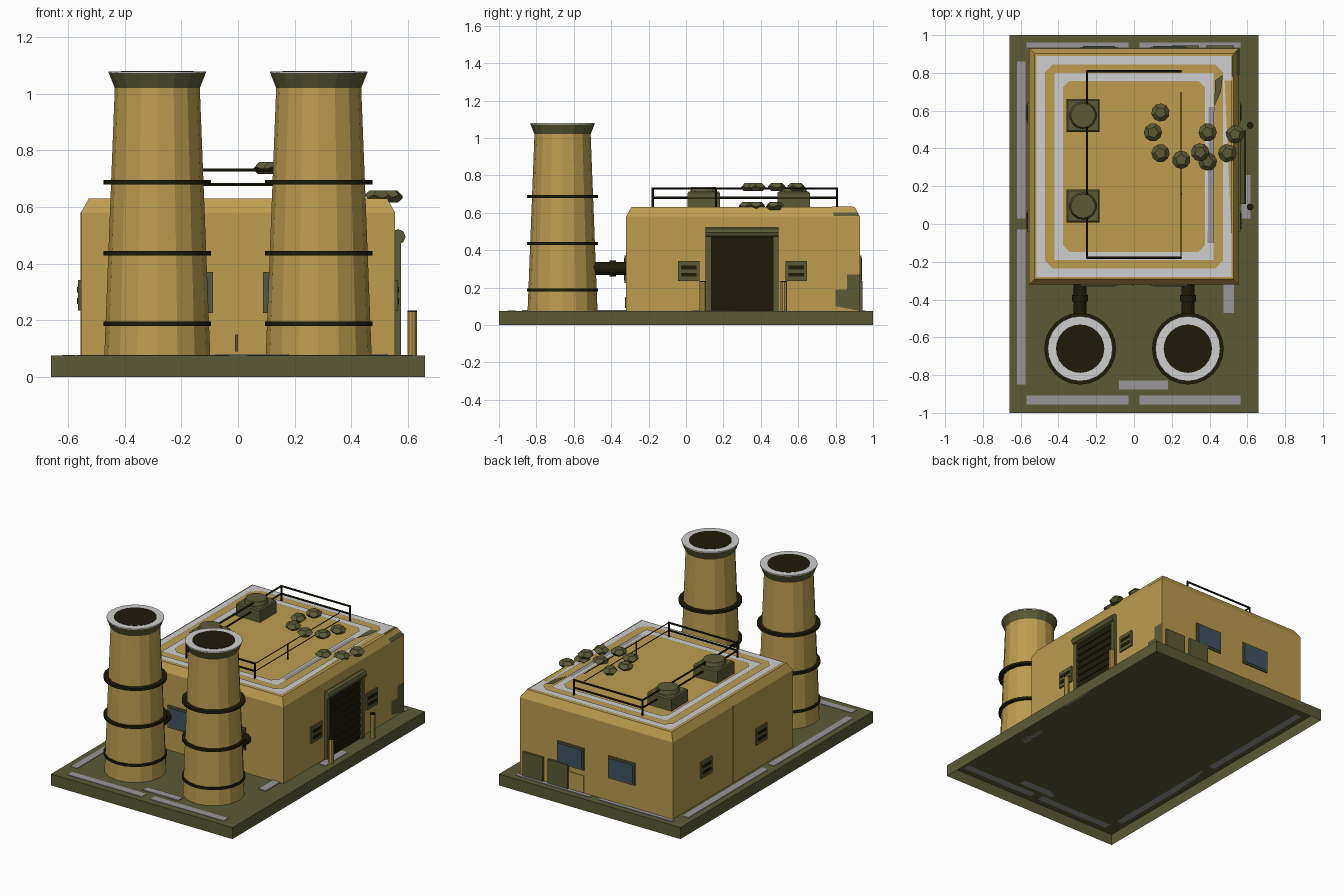
import bpy, bmesh, math, random
from mathutils import Matrix, Vector

random.seed(4)
old = bpy.data.objects.get("Cube")
if old:
    bpy.data.objects.remove(old)


def material(name, r, g, b):
    m = bpy.data.materials.new(name)
    m.use_nodes = True
    m.diffuse_color = (r, g, b, 1)
    m.node_tree.nodes["Principled BSDF"].inputs["Base Color"].default_value = (r, g, b, 1)
    return m


TAN = material("ochre wall", 0.51, 0.335, 0.078)
OLIVE = material("olive", 0.105, 0.102, 0.036)
DARK = material("near black", 0.013, 0.011, 0.003)
LIGHT = material("light grey", 0.62, 0.62, 0.62)
STRIPE = material("stripe grey", 0.32, 0.305, 0.32)
BLUE = material("window blue", 0.047, 0.088, 0.125)


def finish(name, bm, mat):
    bmesh.ops.recalc_face_normals(bm, faces=bm.faces)
    me = bpy.data.meshes.new(name)
    bm.to_mesh(me)
    bm.free()
    me.materials.append(mat)
    ob = bpy.data.objects.new(name, me)
    bpy.context.collection.objects.link(ob)
    return ob


def box(name, x, y, z, mat, side=0, inset=0, depth=0):
    """Box from (min, max) pairs; optionally inset its top (1) or bottom (-1)."""
    bm = bmesh.new()
    bmesh.ops.create_cube(bm, size=1)
    for v in bm.verts:
        v.co = [sum(p) / 2 + c * (p[1] - p[0]) for p, c in zip((x, y, z), v.co)]
    bm.normal_update()
    if side:
        f = [f for f in bm.faces if f.normal.z * side > 0.9]
        bmesh.ops.inset_individual(bm, faces=f, thickness=inset, depth=depth)
    return finish(name, bm, mat)


def cone(name, a, b, r1, r2, mat, n=16):
    """Tapered cylinder running from point a to point b."""
    a, b = Vector(a), Vector(b)
    bm = bmesh.new()
    bmesh.ops.create_cone(bm, cap_ends=True, segments=n, radius1=r1, radius2=r2,
                          depth=(b - a).length)
    turn = Vector((0, 0, 1)).rotation_difference(b - a).to_matrix().to_4x4()
    bmesh.ops.transform(bm, matrix=Matrix.Translation((a + b) / 2) @ turn, verts=bm.verts)
    return finish(name, bm, mat)


def plate(name, points, mat):
    bm = bmesh.new()
    bm.faces.new([bm.verts.new(p) for p in points])
    return finish(name, bm, mat)


def roof_plate(name, points, mat):
    return plate(name, [(x, y, 0.638) for x, y in points], mat)


def roof_ring(name, x, y, width, cut):
    """Flat rectangular trim with a chamfered opening."""
    cx, cy = sum(x) / 2, sum(y) / 2
    hx, hy = (x[1] - x[0]) / 2, (y[1] - y[0]) / 2
    ix, iy = hx - width, hy - width
    bm = bmesh.new()
    outer, inner = [], []
    for sx, sy in ((1, 1), (-1, 1), (-1, -1), (1, -1)):
        pair = [(ix, iy - cut), (ix - cut, iy)]
        if sx * sy < 0:
            pair.reverse()
        outer.append(bm.verts.new((cx + sx * hx, cy + sy * hy, 0.636)))
        inner.append([bm.verts.new((cx + sx * p, cy + sy * q, 0.636)) for p, q in pair])
    for i in range(4):
        j = (i + 1) % 4
        bm.faces.new((outer[i], inner[i][1], inner[i][0]))
        bm.faces.new((outer[i], outer[j], inner[j][0], inner[i][1]))
    return finish(name, bm, LIGHT)


def rubble(x, y, z):
    """Squashed twelve-sided stone, hulled from the face centres of an icosphere."""
    ico = bmesh.new()
    bmesh.ops.create_icosphere(ico, subdivisions=1, radius=0.062)
    turn = Matrix.Rotation(random.uniform(0, math.tau), 3, "Z")
    bm = bmesh.new()
    for f in ico.faces:
        c = turn @ f.calc_center_median()
        bm.verts.new((x + c.x, y + c.y, z + 0.55 * c.z))
    ico.free()
    bmesh.ops.convex_hull(bm, input=bm.verts)
    bmesh.ops.dissolve_limit(bm, angle_limit=0.05, verts=bm.verts, edges=bm.edges)
    return finish("rubble", bm, OLIVE)


# Hollow ground slab and hall
box("ground_slab", (-0.66, 0.66), (-1, 1), (0, 0.075), OLIVE, -1, 0.006, -0.07)
box("hall", (-0.555, 0.555), (-0.32, 0.93), (0.075, 0.58), TAN, 1, 0.04, 0.05)
roof_ring("outer_roof_trim", (-0.515, 0.515), (-0.28, 0.89), 0.045, 0.04)
roof_ring("inner_roof_trim", (-0.42, 0.42), (-0.19, 0.80), 0.043, 0.035)

# Worn corner and cracks
plate("worn_bevel", [(0.558, 0.79, 0.582), (0.558, 0.93, 0.582), (0.519, 0.89, 0.633),
                     (0.519, 0.78, 0.633)], OLIVE)
plate("worn_wall", [(0.558, 0.8, 0.1), (0.558, 0.93, 0.075), (0.558, 0.93, 0.27),
                    (0.558, 0.86, 0.27), (0.558, 0.86, 0.19), (0.558, 0.8, 0.19)], OLIVE)
roof_plate("roof_crack", [(0.43, 0.76), (0.47, 0.79), (0.46, 0.7), (0.425, 0.62)], OLIVE)
roof_plate("worn_trim", [(0.515, -0.05), (0.515, 0.76), (0.48, 0.76)], TAN)
roof_plate("loose_trim", [(0.39, -0.1), (0.42, -0.1), (0.425, 0.62), (0.395, 0.62)], STRIPE)
box("front_seam", (-0.01, 0.0), (-0.326, -0.32), (0.09, 0.15), OLIVE)
box("left_wall_joint", (-0.557, -0.55), (0.296, 0.304), (0.075, 0.58), TAN)

# Ground stripes
long_runs = ((-0.85, -0.03), (0.03, 0.86))
short_runs = ((-0.57, -0.03), (0.03, 0.565))
for run in long_runs:
    box("left_stripe", (-0.62, -0.575), run, (0.07, 0.078), STRIPE)
for run in short_runs:
    box("front_stripe", run, (-0.955, -0.908), (0.07, 0.078), STRIPE)
    box("back_stripe", run, (0.935, 0.96), (0.07, 0.078), STRIPE)
box("right_stripe", (0.57, 0.617), (0.03, 0.26), (0.07, 0.078), STRIPE)
box("loose_side_stripe", (0.475, 0.53), (-0.47, -0.3), (0.07, 0.081), STRIPE)
box("loose_front_stripe", (-0.08, 0.18), (-0.877, -0.828), (0.07, 0.081), STRIPE)

# Chimneys with hoops, rims and feed pipes
for s in (-1, 1):
    cx, cy = s * 0.285, -0.66

    def at(z):
        return (cx, cy, z)

    cone("chimney", at(0.075), at(1.025), 0.187, 0.15, TAN)
    cone("chimney_flare", at(1.02), at(1.073), 0.15, 0.171, OLIVE)
    cone("chimney_rim", at(1.073), at(1.079), 0.172, 0.172, LIGHT, 24)
    cone("chimney_mouth", at(1.075), at(1.081), 0.128, 0.128, DARK, 24)
    for z in (0.187, 0.437, 0.687):
        cone("chimney_hoop", at(z - 0.008), at(z + 0.008), 0.19, 0.19, DARK, 24)
    cone("feed_pipe", (cx, -0.55, 0.302), (cx, -0.31, 0.302), 0.034, 0.034, DARK, 12)
    cone("pipe_flange", (cx, -0.41, 0.302), (cx, -0.375, 0.302), 0.042, 0.042, DARK, 12)

    # Windows, front and back
    for wall, out in ((-0.32, -1), (0.93, 1)):
        x = s * 0.185
        for part, hw, hh, d, mat in (("frame", 0.097, 0.073, 0.008, OLIVE),
                                     ("pane", 0.085, 0.061, 0.012, BLUE)):
            y = sorted((wall, wall + out * d))
            box("window_" + part, (x - hw, x + hw), y, (0.298 - hh, 0.298 + hh), mat)

    # Wall louvres
    for y in (0.015, 0.59):
        def on_wall(d):
            return sorted((s * 0.555, s * (0.555 + d)))

        box("louvre_frame", on_wall(0.01), (y - 0.057, y + 0.057), (0.235, 0.342), OLIVE)
        for z in (0.268, 0.308):
            box("louvre_slot", on_wall(0.014), (y - 0.042, y + 0.042),
                (z - 0.01, z + 0.01), DARK)

# Roller door
box("door_panel", (0.555, 0.562), (0.135, 0.465), (0.075, 0.48), DARK)
for i in range(8):
    z = 0.1 + i * 0.047
    box("door_slat", (0.56, 0.567), (0.138, 0.462), (z, z + 0.03), DARK)
for y in (0.105, 0.465):
    box("door_post", (0.555, 0.575), (y, y + 0.03), (0.075, 0.48), OLIVE)
cone("door_roller", (0.565, 0.105, 0.495), (0.565, 0.495, 0.495), 0.027, 0.027, OLIVE, 8)

# Bollards
for y in (0.09, 0.522):
    cone("bollard", (0.615, y, 0.075), (0.615, y, 0.23), 0.018, 0.018, TAN, 10)
    cone("bollard_cap", (0.615, y, 0.23), (0.615, y, 0.235), 0.018, 0.018, DARK, 10)

# Cabinets on the back wall
for x, mat in ((0.2, OLIVE), (0.383, OLIVE), (0.09, TAN)):
    box("back_cabinet", (x, x + 0.145), (0.92, 0.944 if mat == OLIVE else 0.936),
        (0.075, 0.235 if mat == OLIVE else 0.19), mat)

# Roof ventilators
for y in (0.095, 0.575):
    box("ventilator_box", (-0.357, -0.182), (y - 0.087, y + 0.087), (0.63, 0.705), OLIVE,
        1, 0.01, 0.008)
    cone("ventilator_cap", (-0.27, y, 0.713), (-0.27, y, 0.738), 0.072, 0.064, OLIVE, 14)

# Roof railing
corners = [(0.25, -0.178), (-0.25, -0.178), (-0.25, 0.808), (0.25, 0.808)]
for i, (x, y) in enumerate(corners):
    cone("rail_post", (x, y, 0.63), (x, y, 0.735), 0.006, 0.006, DARK, 6)
    x2, y2 = corners[(i + 1) % 4]
    r = 0.006
    if i == 3:
        y, r = 0.7, 0.003
    for z in (0.68, 0.73):
        cone("rail", (x, y, z), (x2, y2, z), r, r, DARK, 6)
for x in (-0.25, 0.25):
    cone("rail_post", (x, 0.16, 0.63), (x, 0.16, 0.73), 0.005, 0.005, DARK, 6)

# Rubble chunks
high = [(0.14, 0.59), (0.10, 0.485), (0.14, 0.375), (0.25, 0.34), (0.35, 0.38), (0.39, 0.485)]
low = [(0.39, 0.33), (0.495, 0.375), (0.535, 0.475)]
for spots, z in ((high, 0.738), (low, 0.637)):
    for x, y in spots:
        rubble(x, y, z)
